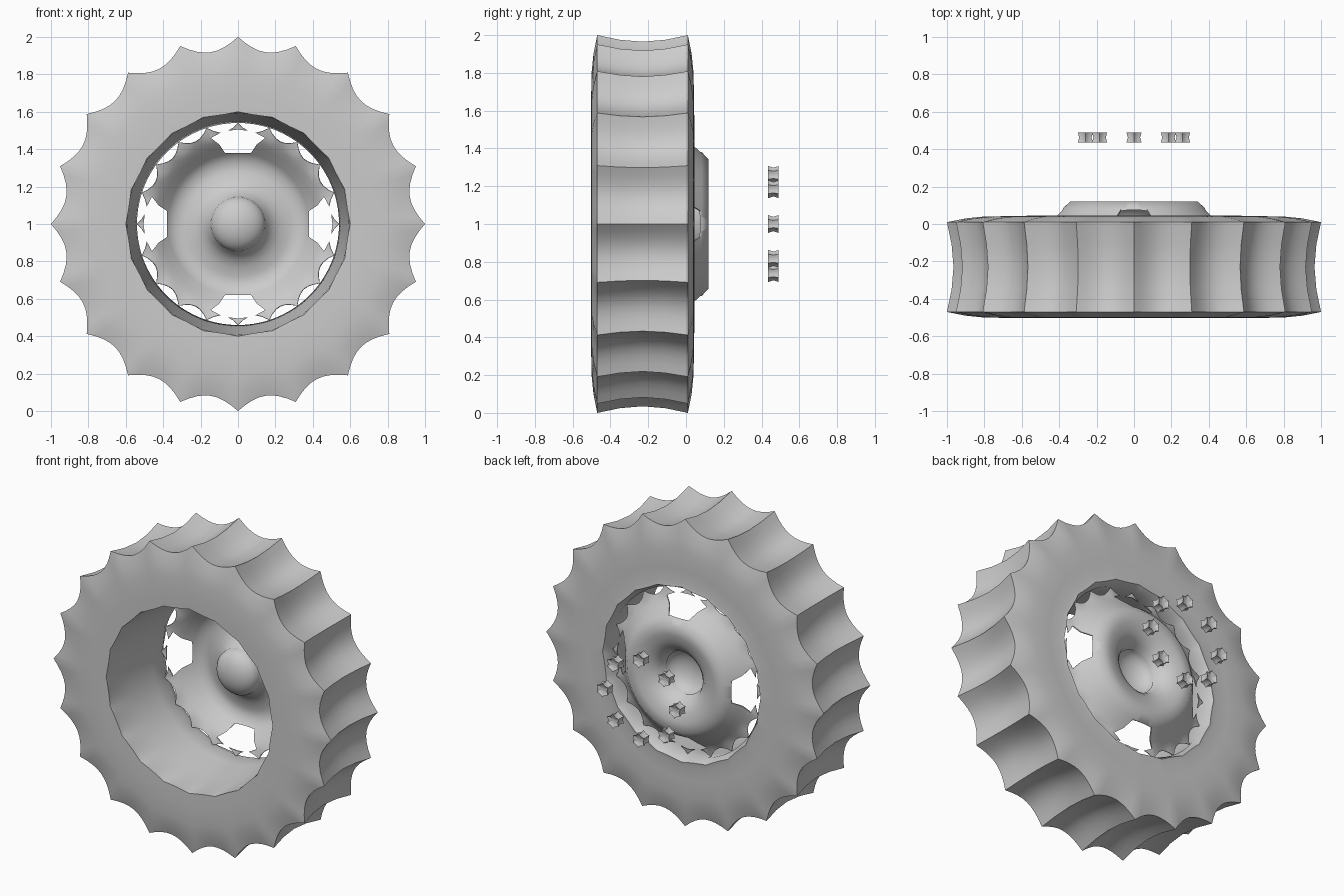
import bpy, bmesh, math
from mathutils import Vector

cube = bpy.data.objects.get("Cube")
if cube:
    bpy.data.objects.remove(cube, do_unlink=True)

AXLE_Z = 1.0

grey = bpy.data.materials.new("plain_grey")
grey.use_nodes = True
grey.diffuse_color = (0.6, 0.6, 0.6, 1)
grey.node_tree.nodes["Principled BSDF"].inputs["Base Color"].default_value = (0.6, 0.6, 0.6, 1)


def lathe(name, profile, teeth, steps, closed=False, centre=(0, 0, AXLE_Z)):
    """Spin (radius, y, scallop depth) points about y; scallops are hollow arcs between teeth."""
    bm = bmesh.new()
    count = teeth * steps
    rings = []
    for r, y, depth in profile:
        if r == 0:
            rings.append([bm.verts.new((0, y, 0))] * count)
            continue
        ring = []
        for i in range(count):
            a = math.tau * i / count
            u = 2 * (i % steps) / steps - 1
            rr = r - depth * (1 - u * u)
            ring.append(bm.verts.new((rr * math.sin(a), y, rr * math.cos(a))))
        rings.append(ring)
    pairs = list(zip(rings, rings[1:]))
    if closed:
        pairs.append((rings[-1], rings[0]))
    for a, b in pairs:
        for i in range(count):
            j = (i + 1) % count
            corners = list(dict.fromkeys((a[i], a[j], b[j], b[i])))
            bm.faces.new(corners)
    bmesh.ops.recalc_face_normals(bm, faces=bm.faces)
    mesh = bpy.data.meshes.new(name)
    bm.to_mesh(mesh)
    bm.free()
    mesh.materials.append(grey)
    obj = bpy.data.objects.new(name, mesh)
    obj.location = centre
    bpy.context.collection.objects.link(obj)
    return obj


def select(obj):
    bpy.ops.object.select_all(action='DESELECT')
    obj.select_set(True)
    bpy.context.view_layer.objects.active = obj


def smooth(obj, degrees):
    select(obj)
    bpy.ops.object.shade_smooth_by_angle(angle=math.radians(degrees))


# Tyre: half section mirrored about its middle plane, plus the tapering barrel
MID = -0.23
half = [(0.965, 0, 0.07), (0.975, 0.12, 0.07), (1.0, 0.24, 0.07), (0.9, 0.26, 0.035),
        (0.8, 0.27, 0.01), (0.68, 0.272, 0), (0.6, 0.27, 0.01)]
back = [(r, MID + d, s) for r, d, s in half]
front = [(r, MID - d, s) for r, d, s in half[:0:-1]]
barrel = [(0.57, 0.045, 0.01), (0.54, 0.0, 0), (0.55, -0.1, 0), (0.575, -0.3, 0), (0.592, -0.47, 0)]
tyre = lathe("tyre", back + barrel + front, 20, 8, closed=True)
smooth(tyre, 50)

# Hub disc: dished sheet with a toothed rim and a domed centre
dish = [(0.54, -0.02, 0.045), (0.48, -0.01, 0), (0.45, 0.012, 0), (0.42, 0.04, 0), (0.38, 0.08, 0),
        (0.34, 0.117, 0), (0.28, 0.113, 0), (0.23, 0.1, 0), (0.19, 0.08, 0),
        (0.16, 0.05, 0), (0.14, 0.01, 0)]
dome = [(0.145 * math.cos(t), 0.01 - 0.09 * math.sin(t), 0)
        for t in (math.pi / 2 * k / 6 for k in range(6))] + [(0, -0.08, 0)]
hub = lathe("hub_disc", dish + dome, 20, 6)
solid = hub.modifiers.new("thickness", 'SOLIDIFY')
solid.thickness = 0.006
solid.offset = 0

# Four openings around the disc
outline = [(-0.07, 0.38), (0.07, 0.38), (0.1, 0.425), (0.145, 0.46), (0.08, 0.495),
           (0, 0.505), (-0.08, 0.495), (-0.145, 0.46), (-0.1, 0.425)]
bm = bmesh.new()
for q in range(4):
    c, s = math.cos(q * math.pi / 2), math.sin(q * math.pi / 2)
    face = bm.faces.new([bm.verts.new((w * c + r * s, -0.3, r * c - w * s)) for w, r in outline])
    new = bmesh.ops.extrude_face_region(bm, geom=[face])["geom"]
    bmesh.ops.translate(bm, vec=Vector((0, 0.6, 0)),
                        verts=[v for v in new if isinstance(v, bmesh.types.BMVert)])
bmesh.ops.recalc_face_normals(bm, faces=bm.faces)
mesh = bpy.data.meshes.new("opening_cutter")
bm.to_mesh(mesh)
bm.free()
cutter = bpy.data.objects.new("opening_cutter", mesh)
cutter.location = (0, 0, AXLE_Z)
bpy.context.collection.objects.link(cutter)
cut = hub.modifiers.new("openings", 'BOOLEAN')
cut.operation = 'DIFFERENCE'
cut.solver = 'EXACT'
cut.object = cutter
select(hub)
bpy.ops.object.modifier_apply(modifier="thickness")
bpy.ops.object.modifier_apply(modifier="openings")
bpy.data.objects.remove(cutter, do_unlink=True)
smooth(hub, 50)

# Eight loose nuts floating behind the wheel
nut_profile = [(0, 0.448, 0), (0.025, 0.446, 0.004), (0.047, 0.435, 0.012), (0.038, 0.4625, 0.008),
               (0.047, 0.49, 0.012), (0.025, 0.479, 0.004), (0, 0.477, 0)]
for k in range(8):
    a = math.tau * k / 8
    nut = lathe(f"nut_{k + 1}", nut_profile, 6, 4,
                centre=(0.26 * math.sin(a), 0, AXLE_Z + 0.26 * math.cos(a)))
    smooth(nut, 40)
